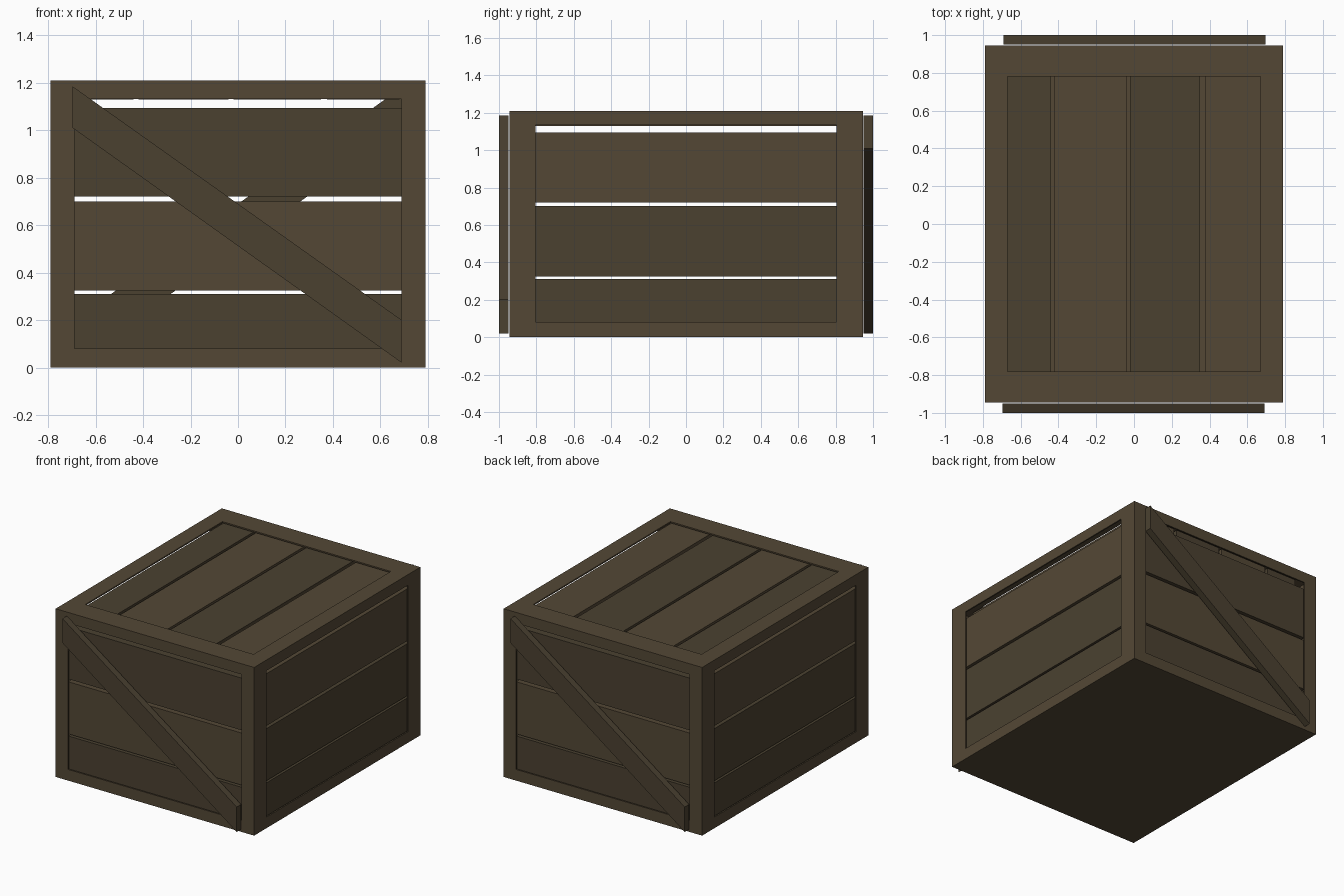
import bpy, bmesh
from mathutils import Matrix, Vector
from math import pi

if "Cube" in bpy.data.objects:
    bpy.data.objects.remove(bpy.data.objects["Cube"])


def material(name, rgb):
    m = bpy.data.materials.new(name)
    m.diffuse_color = (*rgb, 1)
    m.use_nodes = True
    m.node_tree.nodes["Principled BSDF"].inputs["Base Color"].default_value = m.diffuse_color
    return m


LIGHT = material("light_wood", (0.088, 0.064, 0.036))
DARK = material("dark_wood", (0.07, 0.053, 0.03))


def finish(bm, name, mat):
    bmesh.ops.recalc_face_normals(bm, faces=bm.faces[:])
    me = bpy.data.meshes.new(name)
    bm.to_mesh(me)
    bm.free()
    me.materials.append(mat)
    ob = bpy.data.objects.new(name, me)
    bpy.context.collection.objects.link(ob)
    return ob


def box(name, lo, hi, mat):
    lo, hi = Vector(lo), Vector(hi)
    bm = bmesh.new()
    bmesh.ops.create_cube(bm, size=1)
    for v in bm.verts:
        v.co = (lo + hi) / 2 + v.co * (hi - lo)
    return finish(bm, name, mat)


# Outer frame: thin shell with an opening in every side but the floor
W, D, H = 0.79, 0.945, 1.21
bm = bmesh.new()
bmesh.ops.create_cube(bm, size=2)
for v in bm.verts:
    v.co = (v.co.x * W, v.co.y * D, (v.co.z + 1) * H / 2)
bm.normal_update()
holes = []
for f in bm.faces[:]:
    n = f.normal.copy()
    if n.z < -0.5:
        continue
    bmesh.ops.inset_individual(bm, faces=[f], thickness=0.05)
    for v in f.verts:
        sx, sy = (1 if v.co.x > 0 else -1), (1 if v.co.y > 0 else -1)
        z = 1.133 if v.co.z > H / 2 else 0.08
        if abs(n.x) > 0.5:
            v.co = (v.co.x, sy * 0.805, z)
        elif abs(n.y) > 0.5:
            v.co = (sx * 0.69, v.co.y, z)
        else:
            v.co = (sx * 0.67, sy * 0.78, H)
    holes.append(f)
bmesh.ops.delete(bm, geom=holes, context='FACES')
frame = finish(bm, "crate_frame", LIGHT)
solid = frame.modifiers.new("thickness", 'SOLIDIFY')
solid.thickness = 0.01
solid.offset = -1

# Wall planks, set just behind the frame
rows = [(0.03, 0.31), (0.325, 0.70), (0.72, 1.095)]
for i, (z0, z1) in enumerate(rows):
    for s, label in ((-1, "front"), (1, "back")):
        y0, y1 = sorted((s * 0.87, s * 0.925))
        box(f"{label}_plank_{i + 1}", (-0.705, y0, z0), (0.705, y1, z1),
            LIGHT if i == 1 else DARK)
    for s, label in ((-1, "left"), (1, "right")):
        x0, x1 = sorted((s * 0.715, s * 0.77))
        box(f"{label}_plank_{i + 1}", (x0, -0.85, z0), (x1, 0.85, z1),
            LIGHT if i == 2 else DARK)

# Lid planks
for i, (x0, x1) in enumerate([(-0.68, -0.44), (-0.42, -0.04), (-0.02, 0.35), (0.375, 0.68)]):
    box(f"lid_plank_{i + 1}", (x0, -0.86, 1.13), (x1, 0.86, 1.187), LIGHT if i % 2 else DARK)

# Diagonal braces on front and back
for label, angle in (("front", 0), ("back", pi)):
    bm = bmesh.new()
    outline = [(-0.697, 1.01), (0.69, 0.02), (0.69, 0.20), (-0.697, 1.185)]
    face = bm.faces.new([bm.verts.new((x, -1.0, z)) for x, z in outline])
    ext = bmesh.ops.extrude_face_region(bm, geom=[face])
    verts = [g for g in ext["geom"] if isinstance(g, bmesh.types.BMVert)]
    bmesh.ops.translate(bm, verts=verts, vec=(0, 0.05, 0))
    bm.transform(Matrix.Rotation(angle, 4, 'Z'))
    # extruding keeps the first face, so the brace is a closed solid
    if not any(abs(f.normal.y) > 0.9 and len(f.verts) == 4 for f in bm.faces):
        bm.normal_update()
    finish(bm, f"{label}_brace", DARK)
